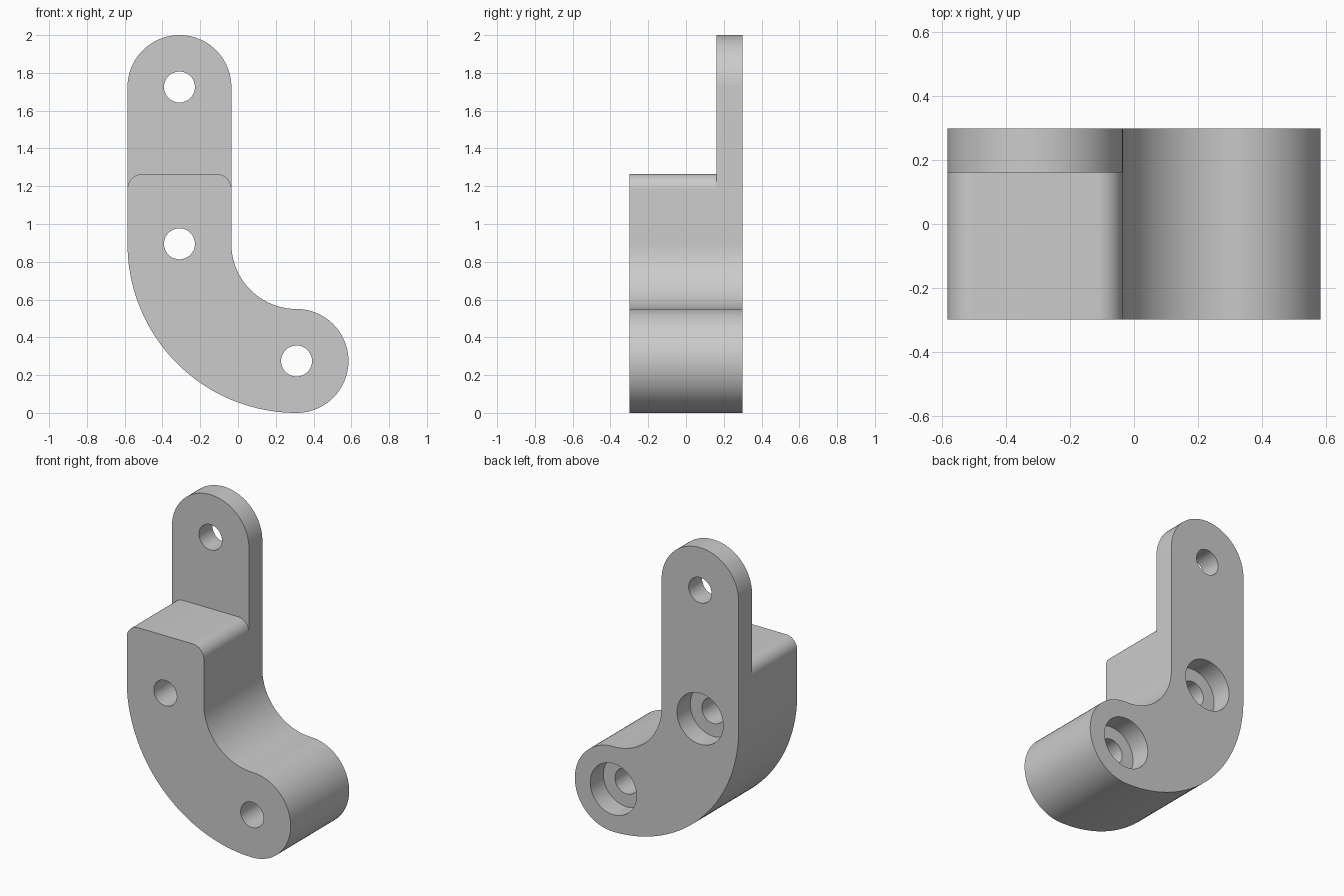
import bpy
import bmesh
from math import cos, sin, radians

cube = bpy.data.objects.get("Cube")
if cube:
    bpy.data.objects.remove(cube, do_unlink=True)

# Main dimensions
HALF_W = 0.275       # half width of the arm
BACK = 0.2985        # back face, front is the mirror of it
STEP_Y = 0.162       # front face of the thin upper plate
STEP_Z = 1.265       # top of the thick block
FILLET = 0.08
BORE, COUNTERBORE = 0.082, 0.165
AX = 0.31            # arm axis at -AX, bend centre at +AX
TOP_Z, BEND_Z = 1.725, 0.895
BEND_OUT, BEND_IN = 0.895, 0.345

grey = bpy.data.materials.new("light grey")
grey.use_nodes = True
colour = (0.6, 0.6, 0.6, 1)
grey.diffuse_color = colour
grey.node_tree.nodes["Principled BSDF"].inputs["Base Color"].default_value = colour


def arc(cx, cz, r, start, end, steps=40):
    angles = [radians(start + (end - start) * i / steps) for i in range(steps + 1)]
    return [(cx + r * cos(a), cz + r * sin(a)) for a in angles]


def prism(name, outline, y0, y1):
    """Extrude an x-z outline from y0 to y1."""
    bm = bmesh.new()
    verts = [bm.verts.new((x, y0, z)) for x, z in outline]
    face = bm.faces.new(verts)
    out = bmesh.ops.extrude_face_region(bm, geom=[face])
    moved = [v for v in out["geom"] if isinstance(v, bmesh.types.BMVert)]
    bmesh.ops.translate(bm, verts=moved, vec=(0, y1 - y0, 0))
    bmesh.ops.remove_doubles(bm, verts=bm.verts, dist=0.0001)
    bmesh.ops.recalc_face_normals(bm, faces=bm.faces)
    mesh = bpy.data.meshes.new(name)
    bm.to_mesh(mesh)
    bm.free()
    mesh.materials.append(grey)
    obj = bpy.data.objects.new(name, mesh)
    bpy.context.collection.objects.link(obj)
    return obj


def cut(target, cutter):
    cutter.hide_render = True
    bpy.context.view_layer.objects.active = target
    mod = target.modifiers.new("cut", "BOOLEAN")
    mod.operation = "DIFFERENCE"
    mod.solver = "EXACT"
    mod.object = cutter
    bpy.ops.object.modifier_apply(modifier=mod.name)
    bpy.data.objects.remove(cutter, do_unlink=True)


# Bent arm: round top, outer bend, round foot, inner bend
outline = (arc(-AX, TOP_Z, HALF_W, 0, 180)
           + arc(AX, BEND_Z, BEND_OUT, 180, 270)
           + arc(AX, HALF_W, HALF_W, -90, 90)
           + arc(AX, BEND_Z, BEND_IN, 270, 180))
bracket = prism("bent_bracket", outline, -BACK, BACK)

# Step above the thick block, with rounded shoulders
left, right = -AX - HALF_W, -AX + HALF_W
low = STEP_Z - FILLET
step = ([(left - 0.2, 2.2), (left - 0.2, low)]
        + arc(left + FILLET, low, FILLET, 180, 90, 12)
        + arc(right - FILLET, low, FILLET, 90, 0, 12)
        + [(right + 0.2, low), (right + 0.2, 2.2)])
cut(bracket, prism("step_cutter", step, -1, STEP_Y))

# Through holes, two of them counterbored from the back
for x, z, bored in ((-AX, TOP_Z, False), (-AX, BEND_Z, True), (AX, HALF_W, True)):
    cut(bracket, prism("hole_cutter", arc(x, z, BORE, 0, 360, 48), -1, 1))
    if bored:
        ring = arc(x, z, COUNTERBORE, 0, 360, 64)
        cut(bracket, prism("counterbore_cutter", ring, STEP_Y + 0.002, 1))

# Smooth curves with sharp rims
bpy.ops.object.select_all(action="DESELECT")
bracket.select_set(True)
bpy.context.view_layer.objects.active = bracket
bpy.ops.object.shade_smooth_by_angle(angle=radians(30))
